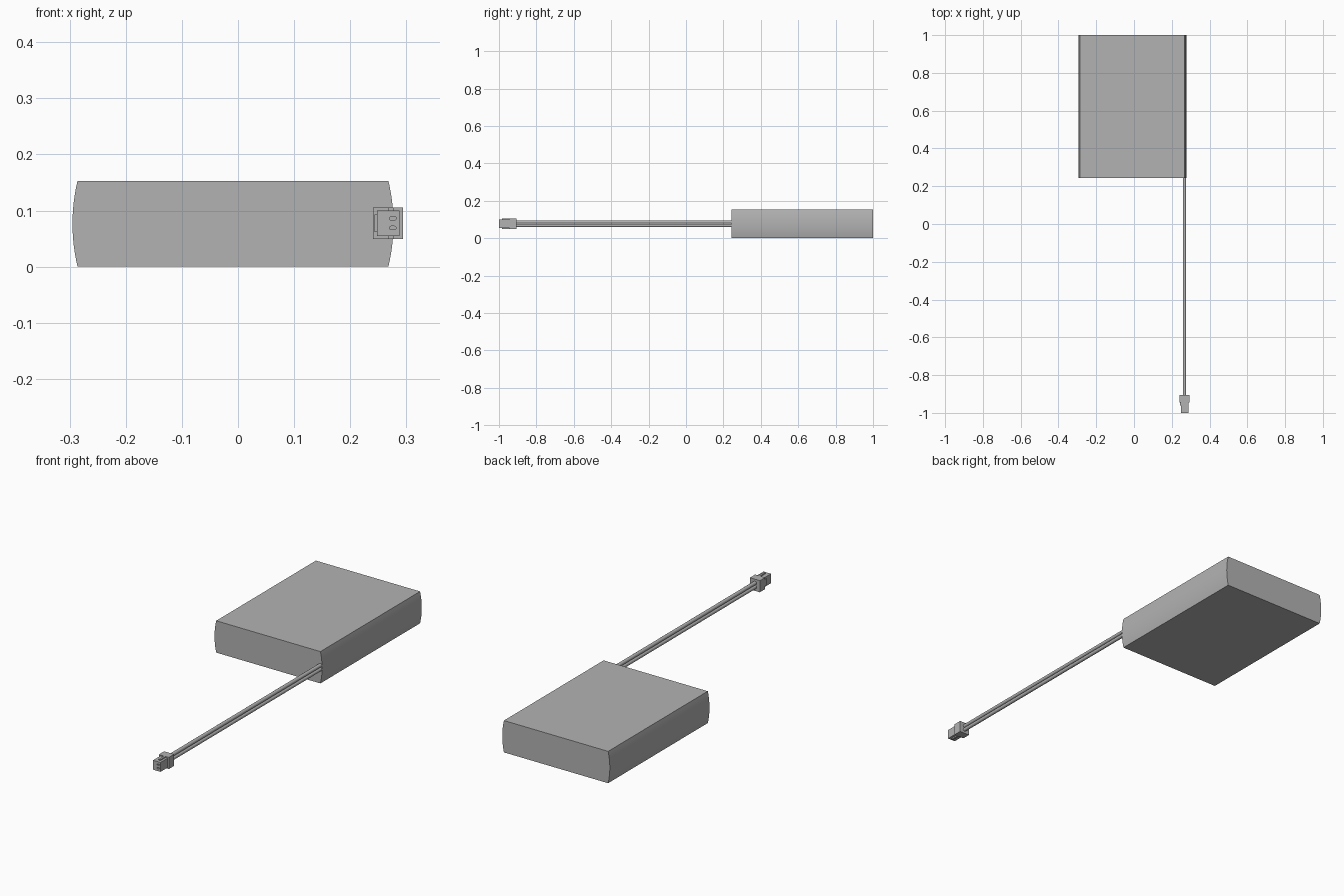
import bpy, bmesh, math
from mathutils import Vector

cube = bpy.data.objects.get("Cube")
if cube:
    bpy.data.objects.remove(cube, do_unlink=True)

# Single grey finish
grey = bpy.data.materials.new("neutral_grey")
grey.use_nodes = True
colour = (0.45, 0.45, 0.45, 1)
grey.diffuse_color = colour
grey.node_tree.nodes["Principled BSDF"].inputs["Base Color"].default_value = colour


def finish(bm, name, smooth=False):
    bmesh.ops.recalc_face_normals(bm, faces=bm.faces)
    mesh = bpy.data.meshes.new(name)
    bm.to_mesh(mesh)
    bm.free()
    mesh.materials.append(grey)
    obj = bpy.data.objects.new(name, mesh)
    bpy.context.collection.objects.link(obj)
    if smooth:
        bpy.ops.object.select_all(action='DESELECT')
        obj.select_set(True)
        bpy.context.view_layer.objects.active = obj
        bpy.ops.object.shade_smooth_by_angle(angle=math.radians(30))
    return obj


def extrude_y(name, profile, y0, y1, smooth=False):
    """Extrude an (x, z) outline along y."""
    bm = bmesh.new()
    face = bm.faces.new([bm.verts.new((x, y0, z)) for x, z in profile])
    out = bmesh.ops.extrude_face_region(bm, geom=[face])
    verts = [g for g in out["geom"] if isinstance(g, bmesh.types.BMVert)]
    bmesh.ops.translate(bm, verts=verts, vec=Vector((0, y1 - y0, 0)))
    return finish(bm, name, smooth)


def box(name, x, y, z):
    return extrude_y(name, [(x[0], z[0]), (x[1], z[0]), (x[1], z[1]), (x[0], z[1])], *y)


def oval(cx, cz, half_length, r, n=8):
    """Outline of a slot lying along x; zero half length gives a circle."""
    points = []
    for side in (1, -1):
        for i in range(n + (half_length > 0)):
            a = math.pi * (i / n - 0.5)
            points.append((cx + side * (half_length + r * math.cos(a)),
                           cz + side * r * math.sin(a)))
    return points


# Battery body: flat top and bottom, gently bowed long sides
height, mid_x, half_width, bow = 0.153, -0.009, 0.277, 0.009
steps = 16
bowed = []
for side in (1, -1):
    for i in range(steps + 1):
        t = 2 * i / steps - 1
        bowed.append((mid_x + side * (half_width + bow * (1 - t * t)),
                      height / 2 * (1 + side * t)))
extrude_y("battery_body", bowed, 0.243, 1.0, smooth=True)

# Pair of lead wires
wire_x, centre_z, pitch = 0.267, 0.0775, 0.019
for name, s in (("upper_wire", 1), ("lower_wire", -1)):
    extrude_y(name, oval(wire_x, centre_z + s * pitch / 2, 0, 0.0088), -0.92, 0.25, smooth=True)

# Plug collar and nose
box("plug_collar", (0.241, 0.294), (-0.945, -0.905), (0.049, 0.105))
nose = box("plug_nose", (0.248, 0.288), (-1.0, -0.94), (0.055, 0.1))

# Guide ribs above and below the nose, and a latch on its side
for name, z in (("upper_rib", (0.099, 0.105)), ("lower_rib", (0.049, 0.056))):
    box(name, (0.268, 0.277), (-0.985, -0.94), z)
box("side_latch", (0.243, 0.249), (-0.96, -0.94), (0.062, 0.093))

# Contact slots cut into the nose
for s in (1, -1):
    cutter = extrude_y("slot_cutter", oval(0.276, centre_z + s * 0.0085, 0.003, 0.003), -1.02, -0.975)
    cutter.hide_render = True
    cutter.hide_viewport = True
    cut = nose.modifiers.new("contact_slot", 'BOOLEAN')
    cut.operation = 'DIFFERENCE'
    cut.solver = 'EXACT'
    cut.object = cutter
